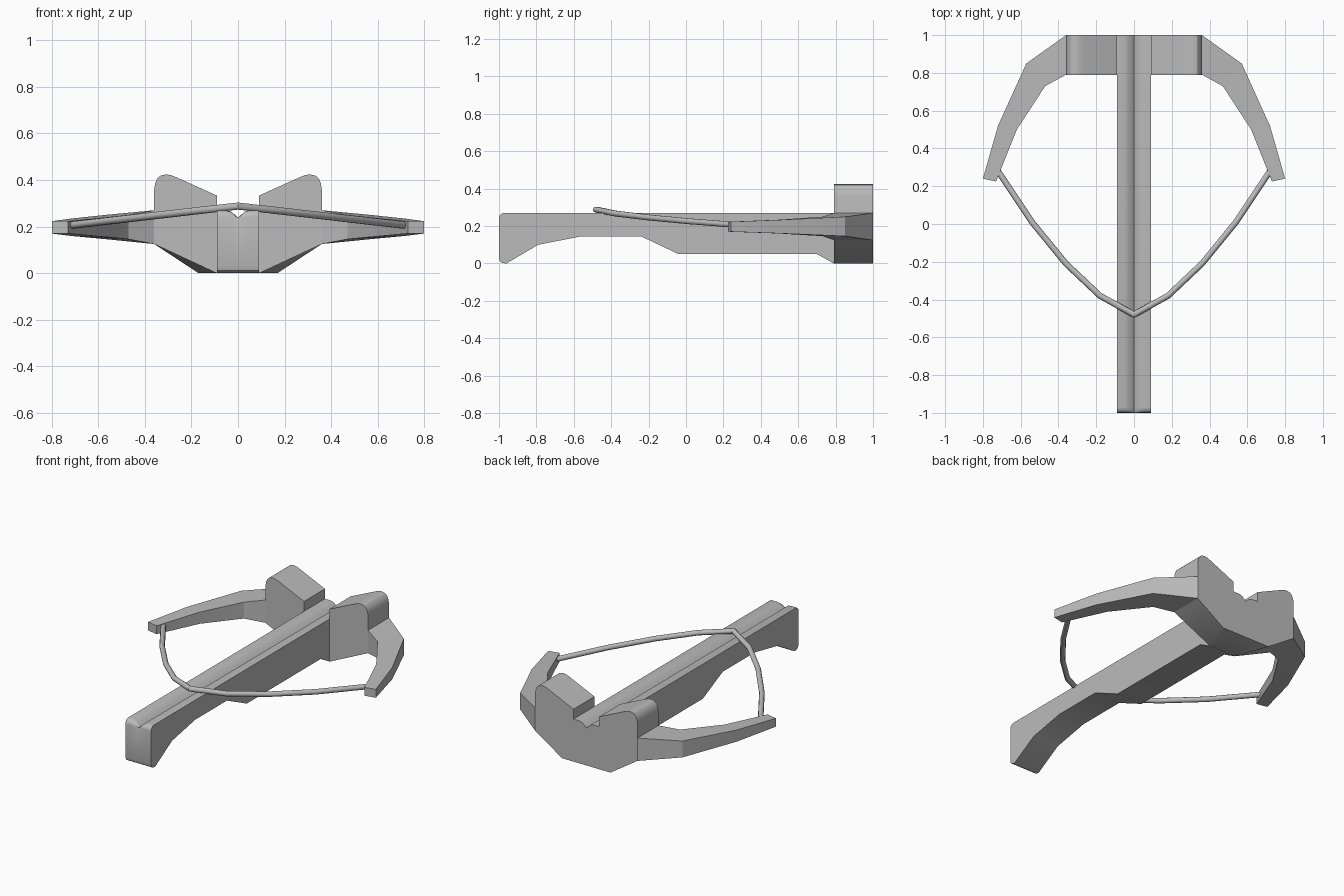
import bpy, bmesh, math
from mathutils import Vector

if "Cube" in bpy.data.objects:
    bpy.data.objects.remove(bpy.data.objects["Cube"], do_unlink=True)

GREY = (0.5, 0.5, 0.5, 1)
grey = bpy.data.materials.new("plain grey")
grey.use_nodes = True
grey.diffuse_color = GREY
grey.node_tree.nodes["Principled BSDF"].inputs["Base Color"].default_value = GREY


def loft(name, rings, side=1, angle=30):
    """Skin a row of closed rings, cap both ends; side=-1 mirrors in x."""
    bm = bmesh.new()
    rows = [[bm.verts.new((p[0] * side, p[1], p[2])) for p in ring] for ring in rings]
    n = len(rows[0])
    for a, b in zip(rows, rows[1:]):
        for i in range(n):
            j = (i + 1) % n
            bm.faces.new((a[i], a[j], b[j], b[i]))
    bm.faces.new(rows[0])
    bm.faces.new(rows[-1])
    bmesh.ops.recalc_face_normals(bm, faces=bm.faces)
    mesh = bpy.data.meshes.new(name)
    bm.to_mesh(mesh)
    bm.free()
    mesh.materials.append(grey)
    obj = bpy.data.objects.new(name, mesh)
    bpy.context.collection.objects.link(obj)
    bpy.ops.object.select_all(action="DESELECT")
    obj.select_set(True)
    bpy.context.view_layer.objects.active = obj
    bpy.ops.object.shade_smooth_by_angle(angle=math.radians(angle))
    return obj


# Stock: side profile swept across x, with a bolt groove pressed into the top
profile = [(1, 0.27), (1, 0), (0.79, 0), (0.7, 0.05), (-0.04, 0.05), (-0.24, 0.145),
           (-0.56, 0.145), (-0.79, 0.1), (-0.96, 0), (-0.98, 0.002), (-0.995, 0.012),
           (-1, 0.03), (-1, 0.24), (-0.997, 0.255), (-0.985, 0.267), (-0.97, 0.27)]
columns = [(-0.09, 0.27), (-0.05, 0.27), (-0.028, 0.264), (0, 0.238),
           (0.028, 0.264), (0.05, 0.27), (0.09, 0.27)]
loft("stock", [[(x, y, min(z, top)) for y, z in profile] for x, top in columns], angle=40)

# Bow riser: one lobe each side, its underside narrowing toward the front
lobe = [(0.36, 0.125), (0.36, 0.36), (0.356, 0.385), (0.347, 0.406), (0.333, 0.419),
        (0.31, 0.424), (0.288, 0.421), (0.265, 0.412), (0.09, 0.333), (0.09, 0)]
lobe_rings = [[(x, y, z) for x, z in lobe + [(foot, 0)]]
              for y, foot in ((0.79, 0.092), (1, 0.17))]

# Limbs: outer point, inner point, bottom, top at each station
stations = [((0.36, 1), (0.36, 0.79), 0.125, 0.27),
            ((0.57, 0.85), (0.47, 0.73), 0.146, 0.25),
            ((0.72, 0.52), (0.62, 0.5), 0.16, 0.234),
            ((0.8, 0.24), (0.73, 0.225), 0.17, 0.223)]
limb_rings = [[(*o, lo), (*o, hi), (*i, hi), (*i, lo)] for o, i, lo, hi in stations]

for side, label in ((1, "left"), (-1, "right")):
    loft(label + "_riser", lobe_rings, side)
    loft(label + "_limb", limb_rings, side, 20)

# String: round tube drawn back over the stock
half = [(0.72, 0.28), (0.54, 0.01), (0.36, -0.21), (0.18, -0.38)]
plan = half + [(0, -0.48)] + [(-x, y) for x, y in reversed(half)]
path = [Vector((x, y, 0.288 - 0.115 * abs(x))) for x, y in plan]
RADIUS, SIDES = 0.016, 10
string_rings = []
for k, p in enumerate(path):
    before = (p - path[max(k - 1, 0)]).normalized()
    after = (path[min(k + 1, len(path) - 1)] - p).normalized()
    along = (before + after).normalized()
    out = along.cross(Vector((0, 0, 1))).normalized()
    up = out.cross(along)
    miter = 1 / max(along.dot(after), along.dot(before))
    ring = []
    for s in range(SIDES):
        a = math.tau * s / SIDES
        ring.append(p + RADIUS * (out * math.cos(a) * miter + up * math.sin(a)))
    string_rings.append(ring)
loft("string", string_rings, angle=40)
